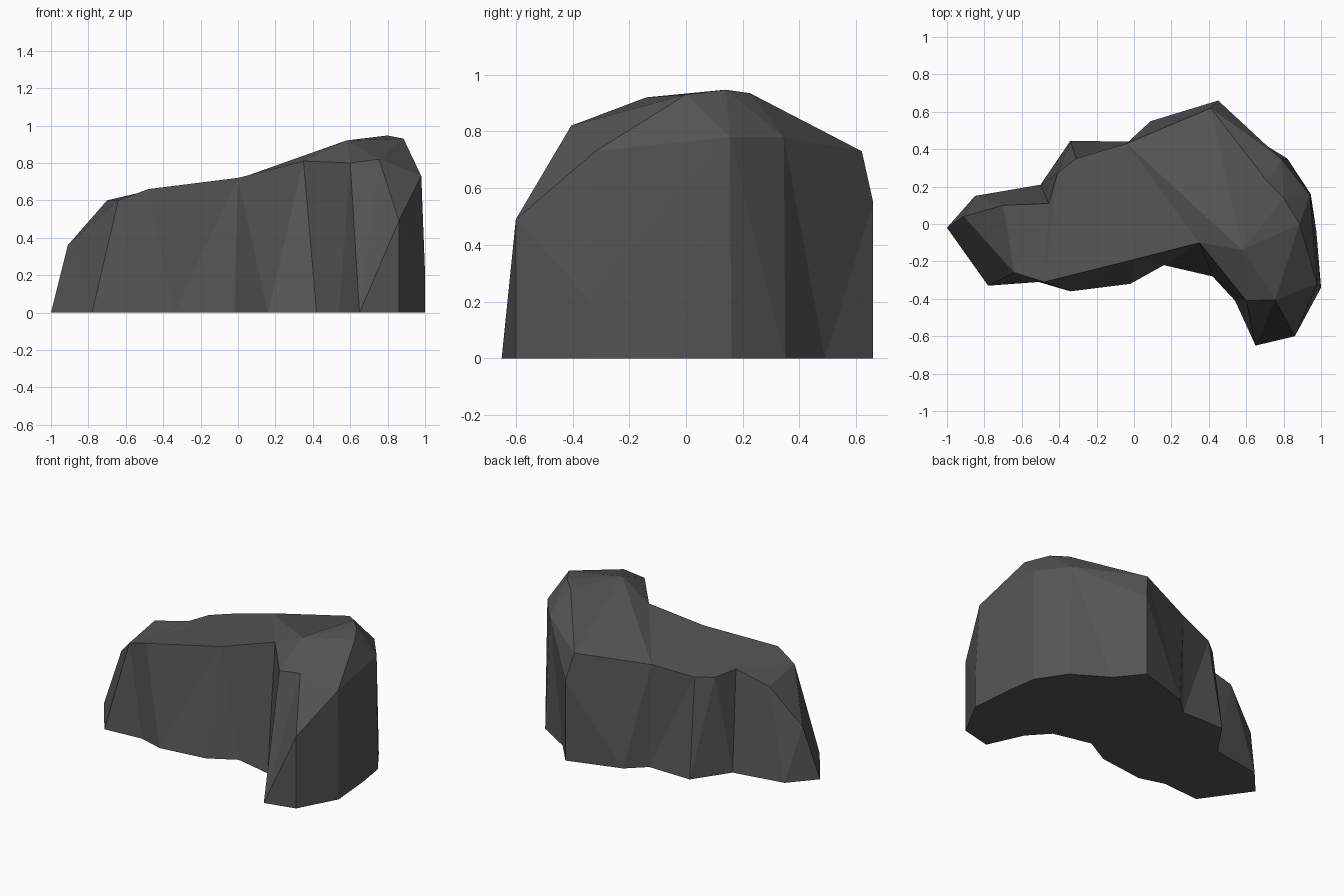
import bpy, bmesh

if "Cube" in bpy.data.objects:
    bpy.data.objects.remove(bpy.data.objects["Cube"])

# Wall ribs: foot on the ground (x, y) and rim point (x, y, z); neighbours may share a point
RIBS = [
    (-1.0, -.02, -.91, .04, .36), (-.78, -.33, -.64, -.26, .60),
    (-.51, -.31, -.48, -.31, .66), (-.34, -.36, -.48, -.31, .66),
    (-.02, -.32, 0, -.19, .72), (.16, -.22, 0, -.19, .72),
    (.42, -.28, .35, -.10, .81), (.54, -.41, .60, -.41, .80),
    (.65, -.65, .60, -.41, .80), (.65, -.65, .755, -.405, .82),
    (.86, -.60, .86, -.60, .49), (1.0, -.34, 1.0, -.34, .21),
    (.975, -.04, .94, .155, .78), (.945, .16, .94, .155, .78),
    (.82, .35, .79, .345, .78), (.59, .49, .79, .345, .78),
    (.45, .66, .45, .66, .55), (.09, .55, .41, .62, .73),
    (-.03, .44, -.04, .43, .70), (-.34, .445, -.31, .35, .655),
    (-.34, .445, -.41, .27, .65), (-.50, .21, -.455, .11, .657),
    (-.85, .15, -.70, .10, .60),
]
# Ridge points inside the rim
RIDGE = {"I": (.98, -.32, .73), "J": (.885, 0, .93), "L": (.80, .14, .947),
         "M": (.715, .225, .935), "U": (.58, -.14, .92)}
RIM_NAMES = "ABCDEFGHTKXYNOPQRS"
CROWN = ("GHI HTI TKI IKJ GIJ JKL LKX LXM MXN XYN UJL ULM UMN UGJ UFG UEF "
         "UNO UOE EOD DOC OPC PQC QRC RBC RSB SAB").split()

bm = bmesh.new()
cache = {}


def vert(p):
    if p not in cache:
        cache[p] = bm.verts.new(p)
    return cache[p]


def face(points):
    unique = list(dict.fromkeys(points))
    if len(unique) > 2:
        return bm.faces.new([vert(p) for p in unique])


feet = [(r[0], r[1], 0.0) for r in RIBS]
rims = [r[2:] for r in RIBS]

# Side walls
walls = []
for i in range(len(RIBS)):
    j = (i + 1) % len(RIBS)
    walls.append(face([feet[i], feet[j], rims[j], rims[i]]))
bmesh.ops.triangulate(bm, faces=[f for f in walls if f], quad_method='BEAUTY')

# Faceted crown
points = dict(zip(RIM_NAMES, dict.fromkeys(rims)))
points.update(RIDGE)
for names in CROWN:
    face([points[n] for n in names])

# Flat underside
face(feet[::-1])
bmesh.ops.recalc_face_normals(bm, faces=bm.faces)

mesh = bpy.data.meshes.new("rock")
bm.to_mesh(mesh)
bm.free()
rock = bpy.data.objects.new("rock", mesh)
bpy.context.collection.objects.link(rock)

stone = bpy.data.materials.new("dark grey stone")
stone.diffuse_color = (.09, .09, .09, 1)
stone.use_nodes = True
stone.node_tree.nodes["Principled BSDF"].inputs["Base Color"].default_value = stone.diffuse_color
mesh.materials.append(stone)
